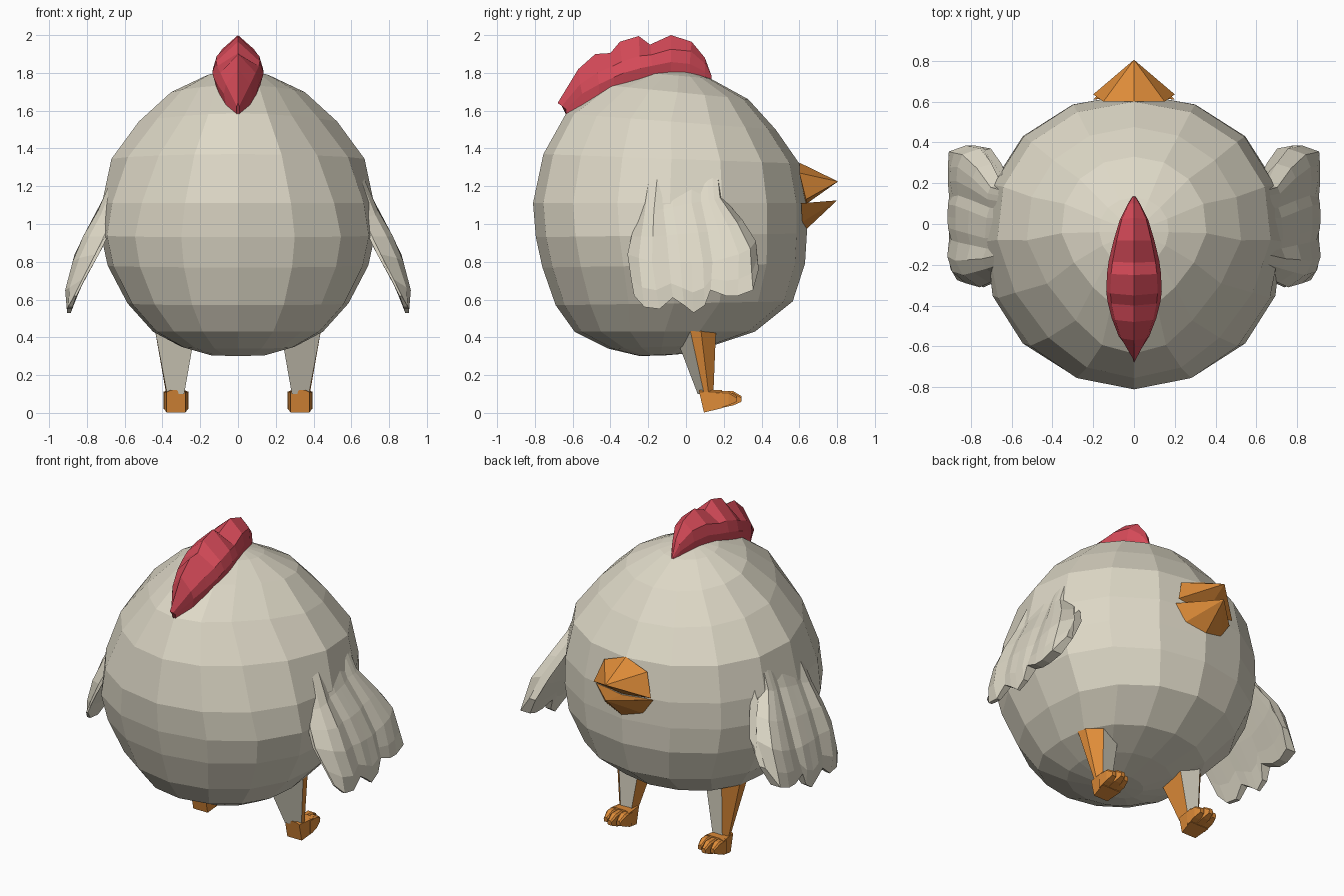
import bpy, bmesh, math

if "Cube" in bpy.data.objects:
    bpy.data.objects.remove(bpy.data.objects["Cube"])


def material(name, rgb):
    m = bpy.data.materials.new(name)
    m.diffuse_color = (*rgb, 1)
    m.use_nodes = True
    m.node_tree.nodes["Principled BSDF"].inputs["Base Color"].default_value = m.diffuse_color
    return m


CREAM = material("cream", (0.73, 0.69, 0.57))
ORANGE = material("orange", (0.73, 0.26, 0.04))
RED = material("red", (0.68, 0.07, 0.10))


def finish(name, bm, mats, rule=None):
    bmesh.ops.recalc_face_normals(bm, faces=bm.faces[:])
    if rule:
        for f in bm.faces:
            f.material_index = rule(f)
    me = bpy.data.meshes.new(name)
    bm.to_mesh(me)
    bm.free()
    for m in mats:
        me.materials.append(m)
    ob = bpy.data.objects.new(name, me)
    bpy.context.collection.objects.link(ob)
    return ob


def loft(bm, rings, closed=True, caps=True):
    """Skin a list of equally long rings of points."""
    vs = [[bm.verts.new(p) for p in r] for r in rings]
    n = len(vs[0])
    for a, b in zip(vs, vs[1:]):
        for i in range(n if closed else n - 1):
            j = (i + 1) % n
            bm.faces.new((a[i], a[j], b[j], b[i]))
    if caps:
        bm.faces.new(vs[0])
        bm.faces.new(vs[-1])
    return vs


def interp(table, t):
    if t <= table[0][0]:
        return table[0][1]
    for (a, va), (b, vb) in zip(table, table[1:]):
        if t <= b:
            return va + (vb - va) * (t - a) / (b - a)
    return table[-1][1]


# Body: tilted rings given as back y, back z, front y, front z, half width,
# and how much the back half narrows
RINGS = [(-.25, .302, -.02, .312, .15, 0),
         (-.41, .34, .155, .36, .30, 0), (-.59, .43, .365, .43, .45, 0),
         (-.69, .57, .565, .59, .585, 0), (-.76, .77, .63, .79, .69, 0),
         (-.795, .93, .64, .95, .725, 0), (-.81, 1.11, .64, 1.11, .72, .06),
         (-.755, 1.37, .60, 1.32, .67, .17), (-.635, 1.585, .475, 1.50, .525, .28),
         (-.42, 1.735, .33, 1.66, .355, .25), (-.21, 1.80, .13, 1.77, .17, .1)]
SEG = 16
bm = bmesh.new()
rings = []
for by, bz, fy, fz, rx, narrow in RINGS:
    ring = []
    for i in range(SEG):
        a = 2 * math.pi * i / SEG
        c = math.cos(a)
        k = (1 + c) / 2
        wide = (1 + .09 * abs(c)) * (1 - narrow * min(1, 1.4 * max(0, -c)))
        ring.append((rx * math.sin(a) * wide,
                     by + (fy - by) * k, bz + (fz - bz) * k))
    rings.append(ring)
vs = loft(bm, rings, caps=False)
for ring, pole in ((vs[0], (0, -.13, .303)), (vs[-1], (0, -.04, 1.825))):
    p = bm.verts.new(pole)
    for i in range(SEG):
        bm.faces.new((ring[i], ring[(i + 1) % SEG], p))
finish("body", bm, [CREAM])

# Comb: ridge y, ridge z, crease z, base y, base z, half width
COMB = [(-.68, 1.64, 1.625, -.635, 1.59, .008), (-.57, 1.82, 1.74, -.55, 1.64, .075),
        (-.48, 1.90, 1.80, -.46, 1.68, .11), (-.40, 1.905, 1.835, -.38, 1.72, .13),
        (-.35, 1.965, 1.86, -.33, 1.74, .136), (-.25, 1.995, 1.89, -.24, 1.76, .132),
        (-.19, 1.95, 1.895, -.18, 1.78, .124), (-.08, 2.0, 1.925, -.08, 1.79, .10),
        (.03, 1.965, 1.915, .02, 1.78, .07), (.10, 1.88, 1.85, .10, 1.765, .03),
        (.135, 1.785, 1.78, .135, 1.76, .006)]
bm = bmesh.new()
loft(bm, [[(0, y, z), (w * .85, (y + by) / 2, cz), (w, by, (cz + bz) / 2), (w * .85, by, bz - .01),
           (-w * .85, by, bz - .01), (-w, by, (cz + bz) / 2), (-w * .85, (y + by) / 2, cz)]
          for y, z, cz, by, bz, w in COMB])
finish("comb", bm, [RED])


# Beak halves: a fan from the root outline to the tip
def beak(name, root, tip):
    bm = bmesh.new()
    r = [bm.verts.new(p) for p in root]
    t = bm.verts.new(tip)
    for i in range(len(r)):
        bm.faces.new((r[i], r[(i + 1) % len(r)], t))
    bm.faces.new(r)
    finish(name, bm, [ORANGE])


beak("upper_beak", [(0, .60, 1.325), (.15, .60, 1.27), (.20, .635, 1.13),
                    (0, .635, 1.105), (-.20, .635, 1.13), (-.15, .60, 1.27)],
     (0, .805, 1.225))
beak("lower_beak", [(0, .63, 1.10), (.20, .61, 1.11), (.13, .615, 1.01),
                    (0, .635, .97), (-.13, .615, 1.01), (-.20, .61, 1.11)],
     (0, .80, 1.125))

# Wing: columns from root to feather tip (root y, root z, mid y, mid z, tip y, tip z)
WING = [(-.26, 1.03, -.31, .84, -.275, .62), (-.22, 1.05, -.25, .82, -.22, .56),
        (-.17, 1.07, -.18, .80, -.14, .55), (-.12, 1.08, -.09, .80, -.07, .61),
        (-.07, 1.09, -.03, .80, -.01, .57), (-.02, 1.10, .03, .80, .04, .53),
        (.03, 1.11, .09, .80, .10, .57), (.08, 1.12, .14, .80, .13, .65),
        (.12, 1.13, .21, .82, .21, .62), (.15, 1.13, .28, .84, .275, .62),
        (.18, 1.14, .34, .87, .355, .65), (.195, 1.14, .37, .91, .385, .76)]
# How far each column puffs out from the inner to the outer curve
PUFF = [.15, .75, 1, .88, 1, 1, 1, .88, 1, 1, .9, .4]
OUTER = [(.53, .905), (.65, .915), (.86, .86), (1.0, .785), (1.09, .73), (1.15, .71), (1.3, .64)]
INNER = [(.53, .885), (.60, .865), (.70, .815), (.86, .725), (1.0, .66), (1.15, .60)]


def wing(side, name):
    bm = bmesh.new()
    sections = []
    for i, (ry, rz, my, mz, ty, tz) in enumerate(WING):
        # the shoulder row sinks into the body
        path = [(ry * .9, rz + .17), (ry, rz),
                ((ry + my) / 2 + (my - ry) * .08, (rz + mz) / 2),
                (my, mz), (my * .45 + ty * .55, mz * .4 + tz * .6), (ty, tz)]
        out, inn = [], []
        for y, z in path:
            lo, hi = interp(INNER, z), interp(OUTER, z)
            out.append((side * max(lo + (hi - lo) * PUFF[i], lo + .012), y, z))
            inn.append((side * lo, y, z))
        sections.append(out + inn[::-1])
    loft(bm, sections)
    finish(name, bm, [CREAM])


# Leg: five-sided taper, cream on the front and back, orange on the sides
LEG_TOP = [(.22, -.08), (.445, .015), (.435, .075), (.36, .16), (.22, .13)]
LEG_LOW = [(.285, .062), (.375, .096), (.38, .12), (.355, .145), (.285, .14)]


def leg(side, name):
    bm = bmesh.new()
    loft(bm, [[(side * x, y, .47) for x, y in LEG_TOP],
              [(side * x, y, .10) for x, y in LEG_LOW]])
    finish(name, bm, [CREAM, ORANGE], lambda f: int(abs(f.normal.x) > .55))


# Foot: heel block with three rounded toes (y, bottom z, top z, half width)
def foot(side, name):
    bm = bmesh.new()

    def block(cx, steps):
        loft(bm, [[(side * (cx - w), y, lo), (side * (cx + w), y, lo),
                   (side * (cx + w), y2, hi - .01), (side * (cx + w * .6), y2, hi),
                   (side * (cx - w * .6), y2, hi), (side * (cx - w), y2, hi - .01)]
                  for y, y2, lo, hi, w in steps])

    block(.328, [(.095, .07, .002, .12, .05), (.19, .19, .025, .122, .066)])
    for cx, reach in ((.284, -.025), (.328, 0), (.372, -.025)):
        block(cx, [(.16, .16, .02, .115, .021),
                   (.25 + reach, .25 + reach, .04, .115, .023),
                   (.292 + reach, .295 + reach, .058, .088, .013)])
    finish(name, bm, [ORANGE])


for side, tag in ((1, "right"), (-1, "left")):
    wing(side, tag + "_wing")
    leg(side, tag + "_leg")
    foot(side, tag + "_foot")
